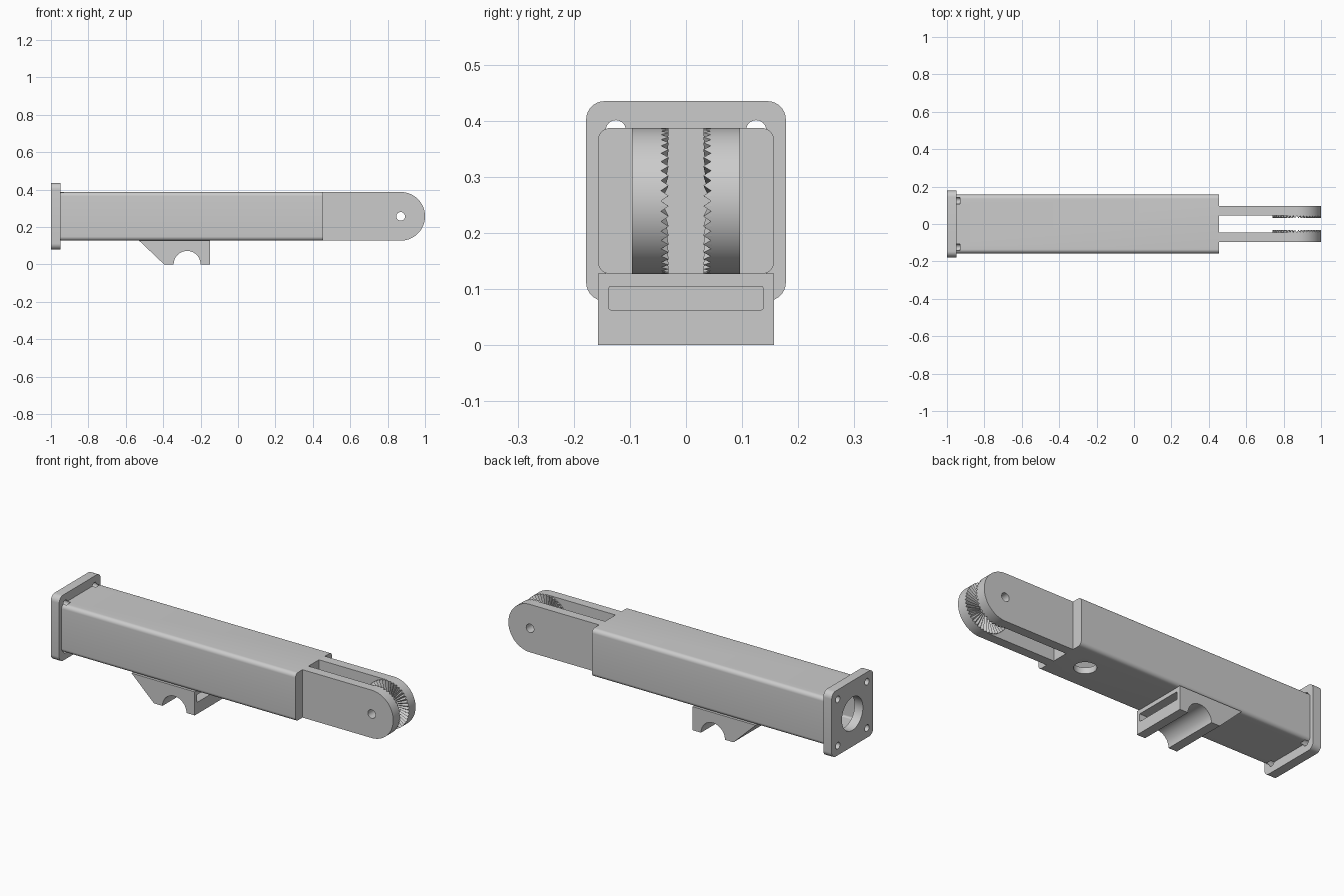
import bpy, bmesh
from math import sin, cos, pi, radians
from mathutils import Vector

cube = bpy.data.objects.get("Cube")
if cube:
    bpy.data.objects.remove(cube, do_unlink=True)

grey = bpy.data.materials.new("light grey plastic")
grey.use_nodes = True
grey.diffuse_color = (0.6, 0.6, 0.6, 1)
grey.node_tree.nodes["Principled BSDF"].inputs["Base Color"].default_value = (0.6, 0.6, 0.6, 1)

MID = 0.257                      # height of the long axis
HALF_W, HALF_H = 0.157, 0.13     # body half sizes
PIVOT = 0.87                     # fork pivot along x


def arc(cx, cy, r, start, end, n):
    return [(cx + r * cos(radians(start + (end - start) * i / n)),
             cy + r * sin(radians(start + (end - start) * i / n))) for i in range(n + 1)]


def rounded(cy, hw, hh, r):
    pts = []
    for k, (sx, sy) in enumerate([(1, 1), (-1, 1), (-1, -1), (1, -1)]):
        pts += arc(sx * (hw - r), cy + sy * (hh - r), r, 90 * k, 90 * k + 90, 8)
    return pts


def circle(cx, cy, r, n=48):
    return arc(cx, cy, r, 0, 360, n)[:-1]


# Extrude an outline (the two remaining axes in order) along one axis
def prism(name, outline, axis, lo, hi):
    place = {"x": lambda p, t: (t, p[0], p[1]),
             "y": lambda p, t: (p[0], t, p[1]),
             "z": lambda p, t: (p[0], p[1], t)}[axis]
    bm = bmesh.new()
    face = bm.faces.new([bm.verts.new(place(p, lo)) for p in outline])
    ext = bmesh.ops.extrude_face_region(bm, geom=[face])
    shift = Vector(place((0, 0), hi - lo))
    bmesh.ops.translate(bm, vec=shift, verts=[v for v in ext["geom"] if isinstance(v, bmesh.types.BMVert)])
    return finish(name, bm)


def finish(name, bm):
    bmesh.ops.recalc_face_normals(bm, faces=bm.faces)
    mesh = bpy.data.meshes.new(name)
    bm.to_mesh(mesh)
    bm.free()
    mesh.materials.append(grey)
    obj = bpy.data.objects.new(name, mesh)
    bpy.context.collection.objects.link(obj)
    return obj


def activate(obj):
    bpy.ops.object.select_all(action="DESELECT")
    obj.select_set(True)
    bpy.context.view_layer.objects.active = obj


def cut(obj, *cutters):
    for c in cutters:
        mod = obj.modifiers.new("cut", "BOOLEAN")
        mod.operation, mod.solver, mod.object = "DIFFERENCE", "EXACT", c
        activate(obj)
        bpy.ops.object.modifier_apply(modifier=mod.name)
        bpy.data.objects.remove(c, do_unlink=True)


def smooth(obj):
    activate(obj)
    bpy.ops.object.shade_smooth_by_angle(angle=radians(30))


def screw_cutters(hi):
    return [prism("cutter", circle(sy * 0.125, MID + sz * 0.126, 0.018, 24), "x", -1.05, hi)
            for sy in (-1, 1) for sz in (-1, 1)]


# Hollow square arm with a cable exit underneath
body = prism("arm_body", rounded(MID, HALF_W, HALF_H, 0.022), "x", -0.95, 0.455)
cut(body,
    prism("cutter", rounded(MID, 0.122, 0.097, 0.01), "x", -1.0, 0.4),
    prism("cutter", circle(0.3, 0, 0.055), "z", 0.05, 0.25),
    *screw_cutters(-0.93))
smooth(body)

# Mounting plate with cable hole and four screw holes
plate = prism("mounting_plate", rounded(MID, 0.178, 0.178, 0.033), "x", -1.0, -0.95)
cut(plate, prism("cutter", circle(0, MID, 0.09), "x", -1.05, -0.9), *screw_cutters(-0.9))
smooth(plate)


# Ring of radial locking teeth on the inner side of a fork arm
def tooth_ring(name, side, count=44, inner=0.045, outer=HALF_H):
    bm = bmesh.new()
    rows = []
    for i in range(2 * count):
        a = pi * i / count
        ridge = i % 2
        row = []
        for r, y in ((inner, 0.046), (inner, 0.0445 - 0.005 * ridge),
                     (outer, 0.0445 - 0.0135 * ridge), (outer, 0.046)):
            row.append(bm.verts.new((PIVOT + r * cos(a), side * y, MID + r * sin(a))))
        rows.append(row)
    for i, row in enumerate(rows):
        nxt = rows[(i + 1) % len(rows)]
        for j in range(4):
            k = (j + 1) % 4
            bm.faces.new((row[j], row[k], nxt[k], nxt[j]))
    return finish(name, bm)


# Fork arms
for label, side in (("front", -1), ("back", 1)):
    outline = [(0.455, MID - HALF_H)] + arc(PIVOT, MID, HALF_H, -90, 90, 40) + [(0.455, MID + HALF_H)]
    lo, hi = sorted((side * 0.045, side * 0.096))
    fork = prism(label + "_fork_arm", outline, "y", lo, hi)
    cut(fork, prism("cutter", circle(PIVOT, MID, 0.023, 32), "y", -0.2, 0.2))
    smooth(fork)
    tooth_ring(label + "_locking_teeth", side)

# Cable clip with a round channel and a strap slot
clip_outline = ([(-0.53, 0.128), (-0.395, 0)] + arc(-0.272, 0, 0.072, 180, 0, 32)
                + [(-0.15, 0), (-0.15, 0.128)])
clip = prism("cable_clip", clip_outline, "y", -HALF_W, HALF_W)
cut(clip, prism("cutter", rounded(0.084, 0.137, 0.021, 0.003), "x", -0.225, -0.1))
smooth(clip)
